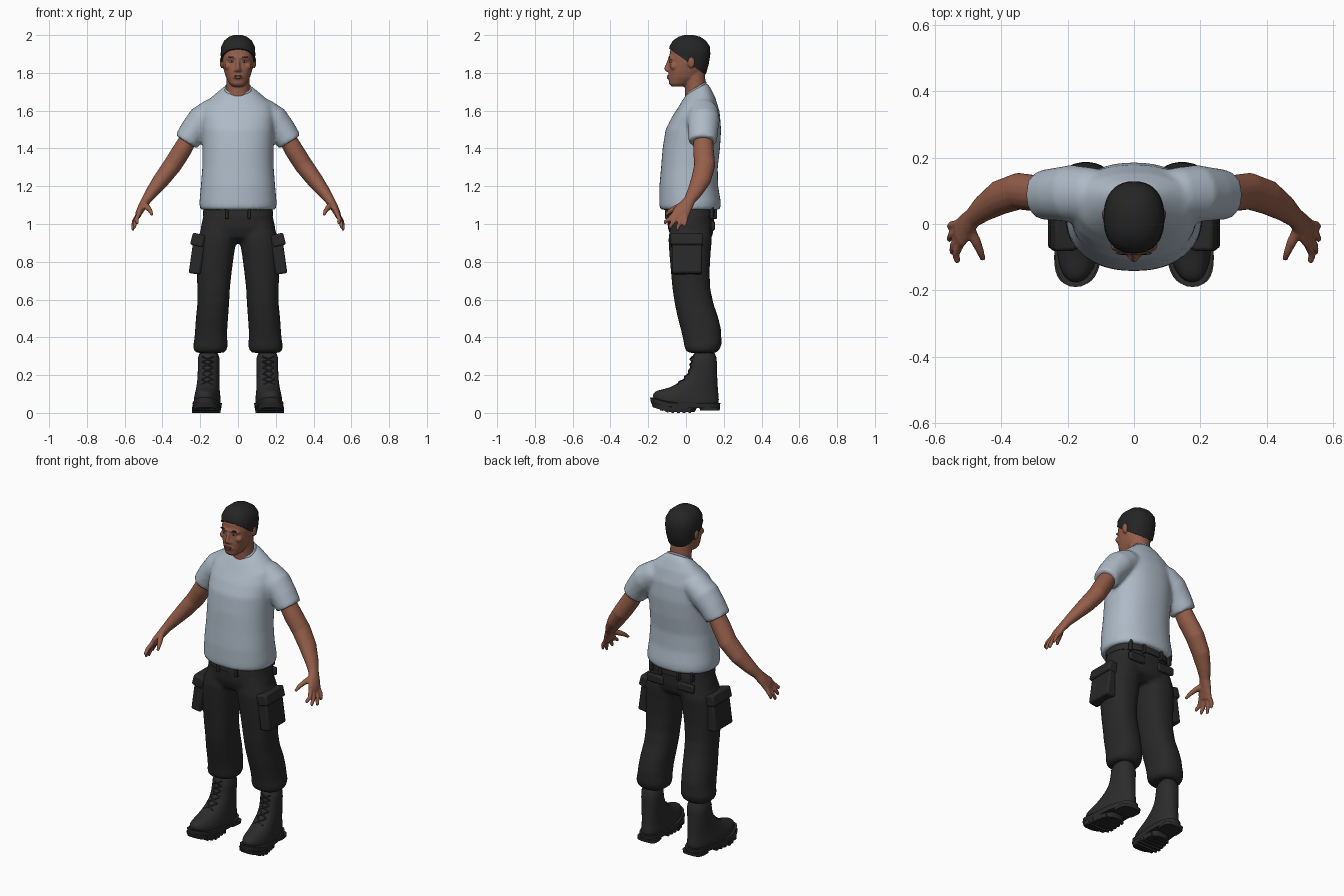
import bpy, bmesh, math
from mathutils import Vector, Matrix


def material(name, rgb):
    m = bpy.data.materials.new(name)
    m.diffuse_color = (*rgb, 1)
    return m


SKIN = material("brown skin", (0.30, 0.112, 0.068))
SHIRT = material("pale blue cotton", (0.42, 0.49, 0.57))
TROUSER = material("black cloth", (0.021, 0.021, 0.021))
BOOT = material("black leather", (0.025, 0.025, 0.026))
HAIR = material("black hair", (0.018, 0.018, 0.018))
LIP = material("lip brown", (0.22, 0.075, 0.055))
EYE = material("eye white", (0.5, 0.46, 0.42))


def skin_rings(bm, rings):
    """Bridge a list of point rings and cap both ends."""
    vs = [[bm.verts.new(p) for p in r] for r in rings]
    n = len(vs[0])
    for a, b in zip(vs, vs[1:]):
        for i in range(n):
            j = (i + 1) % n
            bm.faces.new((a[i], a[j], b[j], b[i]))
    bm.faces.new(vs[0][::-1])
    bm.faces.new(vs[-1])


def stack(bm, secs, n=32, e=2.3):
    """Upright loft; section = z, centre x, half width, front y, back y, tilt."""
    rings = []
    for z, cx, hw, yf, yb, tilt in secs:
        ring = []
        for i in range(n):
            c, s = math.cos(math.tau * i / n), math.sin(math.tau * i / n)
            dx = math.copysign(abs(c) ** (2 / e), c) * hw
            dy = math.copysign(abs(s) ** (2 / e), s) * (yb - yf) / 2
            ring.append(Vector((cx + dx, (yf + yb) / 2 + dy, z + tilt * dy)))
        rings.append(ring)
    skin_rings(bm, rings)


def tube(bm, pts, n=16):
    """Loft along a path; point = x, y, z, radius across, radius along y."""
    ps = [Vector(p[:3]) for p in pts]
    rings = []
    for k, p in enumerate(pts):
        t = (ps[min(k + 1, len(ps) - 1)] - ps[max(k - 1, 0)]).normalized()
        u = t.cross(Vector((0, 1, 0))).normalized()
        v = t.cross(u)
        rings.append([ps[k] + u * p[3] * math.cos(math.tau * i / n)
                      + v * p[4] * math.sin(math.tau * i / n) for i in range(n)])
    skin_rings(bm, rings)


def ball(bm, c, r):
    bmesh.ops.create_uvsphere(bm, u_segments=20, v_segments=12, radius=1,
                              matrix=Matrix.Translation(c) @ Matrix.Diagonal((*r, 1)))


def box(bm, c, size, rot=0.0):
    bmesh.ops.create_cube(bm, size=1, matrix=Matrix.Translation(c)
                          @ Matrix.Rotation(rot, 4, 'Y') @ Matrix.Diagonal((*size, 1)))


def mirror(bm):
    d = bmesh.ops.duplicate(bm, geom=bm.verts[:] + bm.edges[:] + bm.faces[:])
    for v in d["geom"]:
        if isinstance(v, bmesh.types.BMVert):
            v.co.x *= -1


def toe_out(bm):
    """Turn the toes outward and lift the toe tip."""
    for v in bm.verts:
        v.co.z += max(0, -.09 - v.co.y) * .3
        v.co.x += .075 * (.1 - v.co.y)


def finish(bm, name, mat, voxel=0, smooth=3, subsurf=0, bevel=0):
    bmesh.ops.recalc_face_normals(bm, faces=bm.faces[:])
    me = bpy.data.meshes.new(name)
    bm.to_mesh(me)
    me.materials.append(mat)
    ob = bpy.data.objects.new(name, me)
    bpy.context.collection.objects.link(ob)
    bpy.ops.object.select_all(action='DESELECT')
    ob.select_set(True)
    bpy.context.view_layer.objects.active = ob
    bpy.ops.object.shade_smooth_by_angle(angle=math.radians(50))
    if voxel:
        m = ob.modifiers.new("merge", 'REMESH')
        m.mode, m.voxel_size, m.use_smooth_shade = 'VOXEL', voxel, True
        m = ob.modifiers.new("relax", 'SMOOTH')
        m.factor, m.iterations = 0.5, smooth
    if bevel:
        m = ob.modifiers.new("round", 'BEVEL')
        m.width, m.segments = bevel, 2
    if subsurf:
        m = ob.modifiers.new("refine", 'SUBSURF')
        m.levels = m.render_levels = subsurf
    bm.clear()


bm = bmesh.new()
# Shirt: sleeves with hollow cuffs merged into the torso
tube(bm, [(.08, .088, 1.605, .06, .07), (.135, .09, 1.59, .075, .082), (.19, .092, 1.55, .08, .086),
          (.235, .09, 1.495, .073, .08), (.27, .088, 1.442, .068, .076), (.275, .088, 1.434, .066, .074)], 24)
mirror(bm)
stack(bm, [(1.075, 0, .19, -.125, .17, 0), (1.082, 0, .203, -.141, .184, 0), (1.12, 0, .204, -.142, .184, 0),
           (1.2, 0, .197, -.141, .170, 0), (1.3, 0, .189, -.132, .168, 0), (1.4, 0, .188, -.124, .18, 0),
           (1.5, 0, .192, -.108, .186, 0), (1.58, 0, .192, -.076, .178, .12), (1.64, 0, .172, -.046, .155, .3),
           (1.69, 0, .112, -.016, .13, .42), (1.718, 0, .073, .002, .108, .6)], 40, 2.25)
finish(bm, "shirt", SHIRT, voxel=.011, smooth=4)
# Ribbed collar
ring = [(1.70, .078, 0), (1.722, .072, .004), (1.727, .068, .008), (1.715, .06, .014)]
stack(bm, [(z, 0, w, -.002 + d, .112 - d, .6) for z, w, d in ring])
finish(bm, "collar", SHIRT, subsurf=1)

# Head and neck merged with ears, cheeks, nose and brow
ball(bm, (.087, .028, 1.856), (.010, .019, .031))
ball(bm, (.05, -.064, 1.835), (.022, .02, .02))
ball(bm, (.011, -.096, 1.815), (.009, .011, .008))
mirror(bm)
stack(bm, [(1.728, 0, .03, -.078, -.01, 0), (1.742, 0, .045, -.090, .02, 0), (1.775, 0, .063, -.092, .07, 0),
           (1.81, 0, .074, -.093, .09, 0), (1.85, 0, .081, -.089, .105, 0), (1.88, 0, .083, -.089, .112, 0),
           (1.92, 0, .083, -.084, .115, 0), (1.955, 0, .068, -.06, .095, 0), (1.98, 0, .035, -.02, .06, 0)])
tube(bm, [(0, .055, 1.64, .066, .058), (0, .05, 1.72, .061, .056), (0, .04, 1.82, .06, .058)], 24)
tube(bm, [(0, -.086, 1.873, .008, .009), (0, -.097, 1.84, .010, .012),
          (0, -.104, 1.822, .012, .013), (0, -.096, 1.81, .010, .010)])
tube(bm, [(-.058, -.068, 1.874, .007, .009), (-.03, -.084, 1.882, .008, .01), (0, -.087, 1.880, .007, .008),
          (.03, -.084, 1.882, .008, .01), (.058, -.068, 1.874, .007, .009)])
ball(bm, (0, -.088, 1.778), (.03, .011, .016))
finish(bm, "head", SKIN, voxel=.0055, smooth=3)
# Short hair cap, trimmed along a line falling to the nape
stack(bm, [(1.76, 0, .07, -.05, .085, 0), (1.80, 0, .08, -.08, .108, 0), (1.85, 0, .089, -.087, .121, 0),
           (1.90, 0, .092, -.091, .129, 0), (1.94, 0, .089, -.088, .126, 0), (1.97, 0, .074, -.070, .106, 0),
           (1.991, 0, .048, -.04, .075, 0), (2.001, 0, .018, -.005, .04, 0)], 40)
bmesh.ops.bisect_plane(bm, geom=bm.verts[:] + bm.edges[:] + bm.faces[:], clear_outer=True,
                       plane_co=(0, -.08, 1.922), plane_no=(0, -.72, -1))
bmesh.ops.holes_fill(bm, edges=[e for e in bm.edges if e.is_boundary], sides=0)
finish(bm, "hair", HAIR)
# Eyes, pupils, eyebrows and lips
for name, mat, c, r in (("eyes", EYE, (.033, -.078, 1.860), (.014, .010, .006)),
                        ("pupils", HAIR, (.033, -.085, 1.860), (.006, .0045, .006)),
                        ("eyebrows", HAIR, (.034, -.088, 1.884), (.020, .005, .004))):
    ball(bm, c, r)
    mirror(bm)
    finish(bm, name, mat)
ball(bm, (0, -.094, 1.784), (.024, .007, .005))
ball(bm, (0, -.093, 1.774), (.021, .008, .006))
finish(bm, "lips", LIP)

# Arms with palms, four fingers and thumb
tube(bm, [(.245, .09, 1.48, .045, .05), (.30, .093, 1.385, .050, .055), (.348, .099, 1.31, .049, .056),
          (.405, .08, 1.235, .044, .053), (.455, .047, 1.17, .034, .041), (.485, .02, 1.128, .026, .031),
          (.507, -.003, 1.092, .022, .038), (.524, -.026, 1.06, .018, .047), (.531, -.034, 1.04, .014, .044)])
for y, tx, ty, tz in ((-.068, .533, -.112, .998), (-.044, .548, -.085, .975),
                      (-.018, .557, -.046, .965), (.004, .556, -.008, .984)):
    tube(bm, [(.520, y * .8, 1.065, .012, .012),
              ((.527 + tx) / 2 + .008, (y + ty) / 2, (1.05 + tz) / 2, .012, .012),
              (tx, ty, tz + .012, .010, .010), (tx, ty, tz, .006, .006)], 10)
tube(bm, [(.495, -.015, 1.105, .016, .016), (.476, -.055, 1.085, .015, .016),
          (.463, -.085, 1.068, .012, .012), (.455, -.108, 1.048, .008, .008)], 10)
mirror(bm)
finish(bm, "arms", SKIN, voxel=.006, smooth=2)

# Trousers: bloused legs merged into the hips
stack(bm, [(1.02, .095, .08, -.08, .13, 0), (.92, .112, .105, -.093, .137, 0), (.84, .121, .1, -.088, .13, 0),
           (.75, .126, .093, -.08, .125, 0), (.66, .129, .086, -.072, .128, 0), (.58, .131, .084, -.06, .145, 0),
           (.50, .138, .085, -.043, .172, 0), (.44, .142, .085, -.027, .186, 0), (.39, .144, .087, -.013, .187, .1),
           (.355, .146, .092, -.008, .188, .1), (.33, .147, .086, .002, .178, .05), (.318, .148, .07, .02, .16, 0)])
mirror(bm)
stack(bm, [(1.12, 0, .172, -.10, .15, 0), (1.05, 0, .182, -.098, .15, 0), (.98, 0, .198, -.097, .148, 0),
           (.93, 0, .195, -.08, .138, 0), (.90, 0, .13, -.03, .10, 0)])
finish(bm, "trousers", TROUSER, voxel=.011, smooth=4)
# Cargo pockets with flaps, and back pocket flaps
box(bm, (.217, .005, .83), (.062, .16, .19), -.14)
box(bm, (.213, .005, .915), (.068, .172, .065), -.25)
box(bm, (.10, .143, .99), (.11, .022, .05))
mirror(bm)
finish(bm, "pockets", TROUSER, bevel=.01)
# Belt and belt loops
stack(bm, [(1.04, 0, .186, -.104, .157, 0), (1.085, 0, .183, -.104, .157, 0)])
finish(bm, "belt", BOOT)
for x, y in ((.06, -.1), (.06, .154), (.135, .135)):
    box(bm, (x, y, 1.06), (.018, .022, .065))
mirror(bm)
finish(bm, "belt_loops", TROUSER, bevel=.004)

# Boot uppers
stack(bm, [(.03, .155, .066, -.165, .172, 0), (.06, .155, .070, -.180, .175, 0), (.085, .155, .068, -.172, .174, 0),
           (.108, .155, .064, -.14, .171, 0), (.132, .155, .061, -.085, .169, 0), (.165, .155, .058, -.03, .167, 0),
           (.20, .155, .057, .008, .165, 0), (.25, .155, .057, .026, .164, 0), (.335, .155, .06, .032, .164, 0)])
toe_out(bm)
mirror(bm)
finish(bm, "boots", BOOT, subsurf=1)
# Soles, heels and tread bars
stack(bm, [(.026, .155, .072, -.186, .178, 0), (.052, .155, .075, -.190, .182, 0)], 40, 2.5)
stack(bm, [(.004, .155, .068, -.175, .045, 0), (.03, .155, .072, -.186, .06, 0)], 32, 2.8)
stack(bm, [(.012, .155, .062, .075, .178, 0), (.03, .155, .064, .07, .18, 0)], 32, 3.5)
for i in range(6):
    box(bm, (.155, -.13 + i * .03, .015), (.148 - abs(i - 2) * .008, .015, .03))
toe_out(bm)
mirror(bm)
finish(bm, "soles", BOOT)
# Criss-cross laces up the front of each boot
steps = [(.150, -.052), (.178, -.016), (.208, .010), (.24, .022), (.27, .025), (.298, .026)]
for (z0, y0), (z1, y1) in zip(steps, steps[1:]):
    for s in (-1, 1):
        tube(bm, [(.155 - s * .03, y0 + .008, z0, .004, .004),
                  (.155, (y0 + y1) / 2 - .003, (z0 + z1) / 2, .004, .004),
                  (.155 + s * .03, y1 + .008, z1, .004, .004)], 8)
toe_out(bm)
mirror(bm)
finish(bm, "laces", BOOT)
